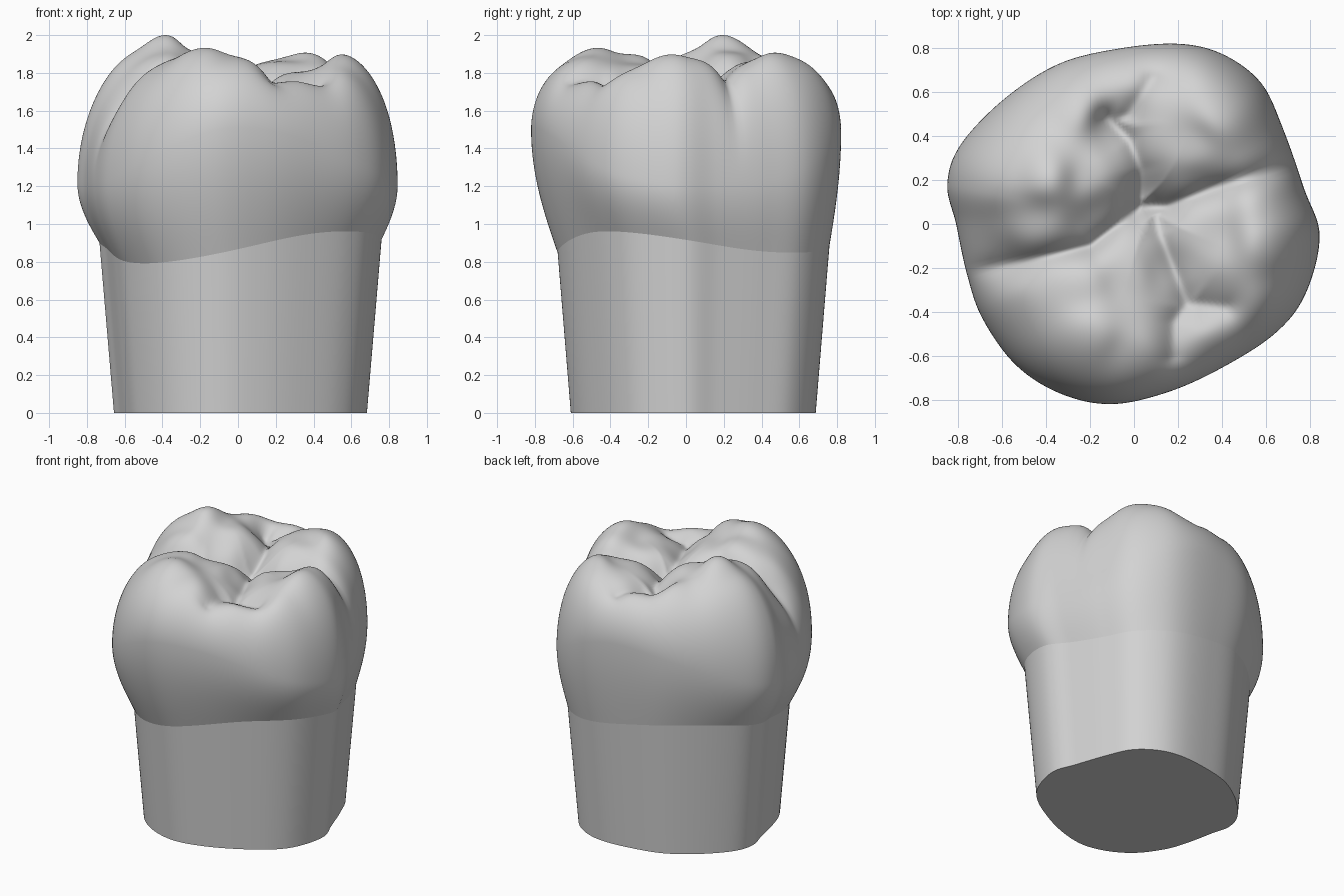
import bpy, math
from mathutils import Vector

cube = bpy.data.objects.get("Cube")
if cube:
    bpy.data.objects.remove(cube, do_unlink=True)

# Widest outline of the crown, counter-clockwise from the left side
OUTLINE = [(.845, -.055), (.775, .16), (.68, .43), (.58, .64), (.41, .77), (.21, .82),
           (-.06, .80), (-.34, .73), (-.59, .57), (-.79, .36), (-.85, .18), (-.81, 0),
           (-.76, -.23), (-.69, -.43), (-.54, -.64), (-.34, -.77), (-.11, -.82),
           (.14, -.77), (.39, -.66), (.64, -.5), (.78, -.32)]

# Chewing surface: cusps and ridges, then pits and margins (x, y, height)
RELIEF = [(-.4, .2, 2.04), (-.25, .5, 1.93), (-.62, .25, 2.0), (-.45, 0, 1.93),
          (-.2, .22, 1.9), (.4, .5, 1.95), (.42, .68, 1.95), (.25, .35, 1.85),
          (.6, -.08, 1.94), (.6, .1, 1.92), (.35, -.05, 1.79), (-.2, -.5, 1.955),
          (-.5, -.35, 1.9), (-.25, -.27, 1.9), (-.02, -.25, 1.83), (0, -.6, 1.9),
          (.35, -.55, 1.81), (.28, -.38, 1.73), (.08, .08, 1.68), (-.1, .45, 1.77),
          (.05, .7, 1.88), (-.15, 0, 1.81), (.3, .14, 1.8), (.64, .25, 1.88),
          (-.62, -.2, 1.82), (.16, -.2, 1.75), (.68, -.35, 1.88)]

# Fissures between the cusps: depth, then path
GROOVES = [(.1, [(-.84, -.23), (-.5, -.17), (-.2, -.1), (.03, .08), (.15, .08), (.35, .16), (.8, .3)]),
           (.08, [(.03, .1), (.03, .25), (-.02, .38), (-.12, .48)]),
           (.06, [(-.1, .46), (-.02, .5), (.08, .66)]),
           (.07, [(.1, .07), (.12, -.05), (.2, -.25), (.24, -.36)]),
           (.05, [(.24, -.36), (.18, -.45), (.18, -.6)]),
           (.05, [(.24, -.36), (.42, -.38)])]
STEPS = 10


def closed_curve(points, steps):
    """Smooth closed curve through the points."""
    pts = [Vector(p) for p in points]
    n, out = len(pts), []
    for i in range(n):
        a, b, c, d = (pts[(i + k) % n] for k in (-1, 0, 1, 2))
        for s in range(steps):
            t = s / steps
            out.append(.5 * (2 * b + (c - a) * t + (2 * a - 5 * b + 4 * c - d) * t ** 2
                             + (3 * b - a - 3 * c + d) * t ** 3))
    return out


def segment_distance(p, a, b):
    ab = b - a
    t = max(0, min(1, (p - a).dot(ab) / ab.length_squared))
    return (p - a - ab * t).length


def relief_height(p):
    """Blend the relief points, then carve the softened fissures."""
    total = weight = 0
    for x, y, z in RELIEF:
        w = ((p.x - x) ** 2 + (p.y - y) ** 2 + .01) ** -1.7
        total += w * z
        weight += w
    cut = 0
    for depth, path in GROOVES:
        line = [Vector(q) for q in path]
        d = min(segment_distance(p, a, b) for a, b in zip(line, line[1:]))
        cut = max(cut, depth * math.exp(-(math.hypot(d, .02) - .02) / .05))
    return total / weight - cut


def root_point(p, z):
    """Root section: a smaller outline, tapering down."""
    s = .79 + .1 * z
    return Vector((p.x * s + .015, p.y * s + .038, z))


def neck_height(p):
    """Wavy line where the crown meets the root."""
    angle = math.atan2(p.y, p.x)
    return .89 - .07 * math.sin(2 * angle) + .02 * (math.cos(angle) + math.sin(angle))


def wide_height(p):
    """Height at which the crown is widest."""
    angle = math.atan2(p.y, p.x)
    return 1.35 - .15 * math.cos(2 * angle) - .09 * max(0, math.sin(2 * angle)) ** 2


def loft(name, rings, material, bottom=False, pole=None):
    """Skin stacked rings, with an optional flat bottom and a closing top point."""
    n = len(rings[0])
    verts = [v for ring in rings for v in ring]
    faces = [(i * n + j, i * n + (j + 1) % n, (i + 1) * n + (j + 1) % n, (i + 1) * n + j)
             for i in range(len(rings) - 1) for j in range(n)]
    if bottom:
        faces.append(tuple(reversed(range(n))))
    if pole:
        verts.append(pole)
        last = (len(rings) - 1) * n
        faces += [(last + j, last + (j + 1) % n, len(verts) - 1) for j in range(n)]
    mesh = bpy.data.meshes.new(name)
    mesh.from_pydata(verts, [], faces)
    mesh.materials.append(material)
    obj = bpy.data.objects.new(name, mesh)
    bpy.context.collection.objects.link(obj)
    bpy.ops.object.select_all(action='DESELECT')
    obj.select_set(True)
    bpy.context.view_layer.objects.active = obj
    bpy.ops.object.shade_smooth_by_angle(angle=math.radians(70))


grey = bpy.data.materials.new("plain_grey")
grey.use_nodes = True
grey.diffuse_color = (.65, .65, .65, 1)
grey.node_tree.nodes["Principled BSDF"].inputs["Base Color"].default_value = (.65, .65, .65, 1)

outline = closed_curve(OUTLINE, STEPS)

# Root
root_rings = [[root_point(p, neck_height(p) * f / 8) for p in outline] for f in range(9)]
loft("root", root_rings, grey, bottom=True)

# Crown: flare from the neck to the widest line
crown_rings = []
FLARE, DOME = 14, 72
for i in range(FLARE):
    f = i / FLARE
    ring = []
    for p in outline:
        low, wide = neck_height(p), wide_height(p)
        v = root_point(p, low).lerp(Vector((p.x, p.y, wide)), math.sin(f * math.pi / 2))
        v.z = low + (wide - low) * f
        ring.append(v)
    crown_rings.append(ring)

# Crown: rounded shoulder and chewing surface
for i in range(DOME):
    r = math.cos(i / DOME * math.pi / 2)
    ring = []
    for p in outline:
        angle, wide = math.atan2(p.y, p.x), wide_height(p)
        power = 4.4 + math.cos(angle) + .6 * math.sin(angle) ** 2
        q = p * r
        z = wide + (relief_height(q) - wide) * math.sqrt(max(0, 1 - r ** power))
        ring.append(Vector((q.x, q.y, z)))
    crown_rings.append(ring)
pole = Vector((0, 0, relief_height(Vector((0, 0)))))

# Set the tallest cusp at full height
peak = max(v.z for ring in crown_rings for v in ring)
for v in [v for ring in crown_rings for v in ring] + [pole]:
    if v.z > 1:
        v.z = 1 + (v.z - 1) / (peak - 1)
loft("crown", crown_rings, grey, pole=pole)
